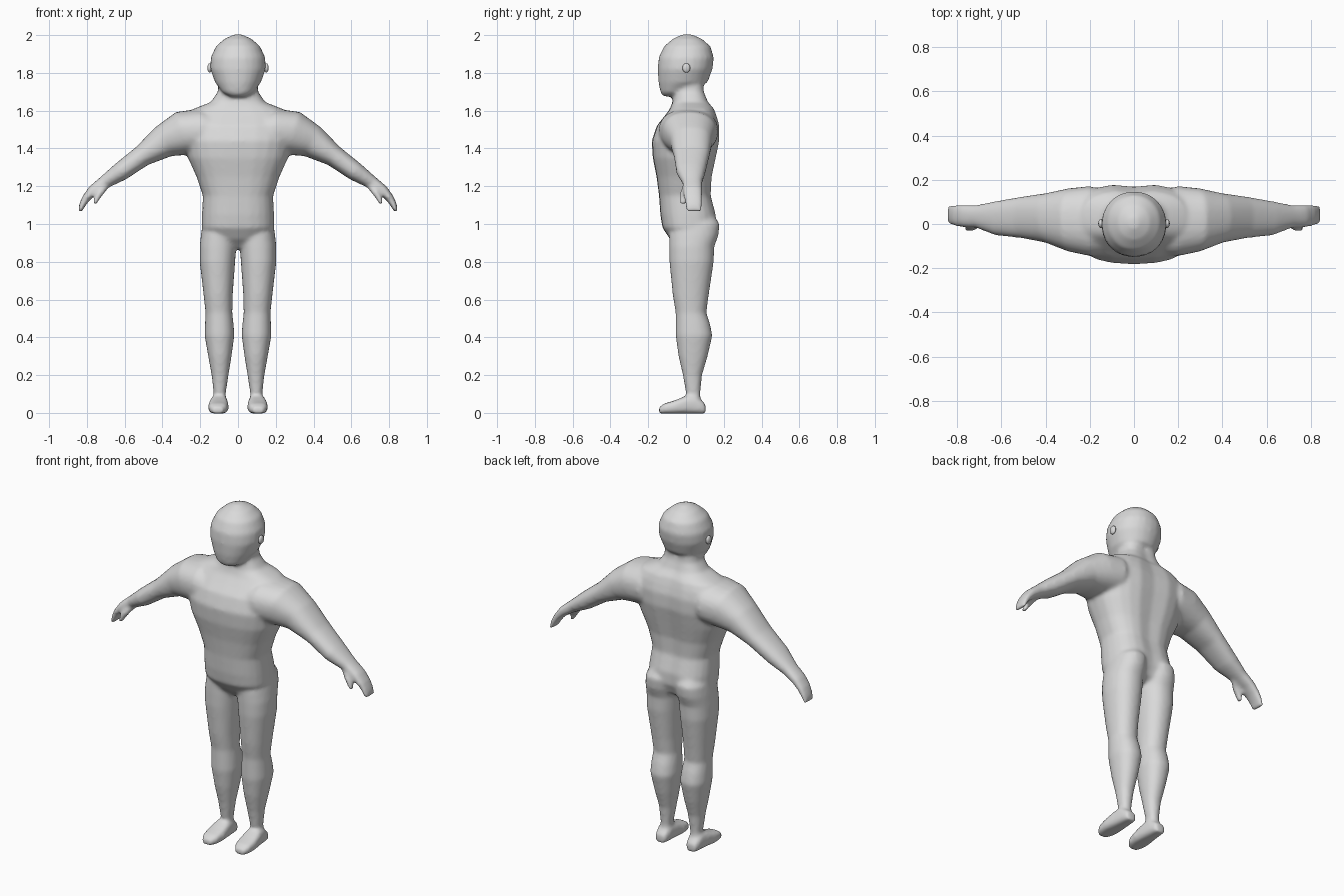
import bpy, bmesh, math
from mathutils import Vector

skin = bpy.data.materials.new("plain grey")
skin.diffuse_color = (0.7, 0.7, 0.7, 1)
SIDES = 24


def ring(bm, centre, u, v, power, groove=0):
    """One superellipse cross-section spanned by half-axes u and v."""
    verts = []
    for i in range(SIDES):
        a = 2 * math.pi * i / SIDES
        c, s = math.cos(a), math.sin(a)
        c = math.copysign(abs(c) ** (2 / power), c)
        s = math.copysign(abs(s) ** (2 / power), s)
        p = centre + u * c + v * s
        if s > 0:
            p.y -= groove * math.exp(-(p.x / 0.05) ** 2)
        verts.append(bm.verts.new(p))
    return verts


def skin_rings(bm, rings):
    """Join successive rings into a closed tube."""
    for a, b in zip(rings, rings[1:]):
        for i in range(SIDES):
            j = (i + 1) % SIDES
            bm.faces.new((a[i], a[j], b[j], b[i]))
    bm.faces.new(rings[0][::-1])
    bm.faces.new(rings[-1])


def upright(bm, sections, power=2.3, groove=0):
    """Tube along z; sections are (z, x centre, half width, y front, y back)."""
    skin_rings(bm, [ring(bm, Vector((x, (f + b) / 2, z)), Vector((w, 0, 0)),
                         Vector((0, (b - f) / 2, 0)), power, groove)
                    for z, x, w, f, b in sections])


def limb(bm, sections, side, power=2.3):
    """Tube in the xz plane; sections are (x, z, half thickness, y front, y back)."""
    rings = []
    for i, (x, z, r, f, b) in enumerate(sections):
        p, q = sections[max(i - 1, 0)], sections[min(i + 1, len(sections) - 1)]
        d = Vector((q[0] - p[0], 0, q[1] - p[1])).normalized()
        rings.append(ring(bm, Vector((side * x, (f + b) / 2, z)),
                          Vector((-d.z * side, 0, d.x)) * r,
                          Vector((0, (b - f) / 2, 0)), power))
    skin_rings(bm, rings)


bm = bmesh.new()

# Torso and neck, with a shallow spine groove
upright(bm, [(z, 0, w, f, b) for z, w, f, b in (
    (0.87, .04, -.03, .06), (0.92, .15, -.085, .14), (0.98, .192, -.125, .165),
    (1.05, .191, -.136, .165), (1.15, .186, -.143, .138), (1.25, .220, -.156, .142),
    (1.35, .265, -.176, .163), (1.44, .285, -.182, .182), (1.52, .29, -.155, .182),
    (1.57, .28, -.115, .168), (1.61, .235, -.085, .153), (1.645, .145, -.072, .125),
    (1.70, .107, -.065, .105), (1.76, .10, -.05, .10))], 2.5, 0.014)

# Head
upright(bm, [(z, 0, w, f, b) for z, w, f, b in (
    (1.675, .04, -.118, -.06), (1.695, .08, -.135, .00), (1.75, .122, -.146, .115),
    (1.82, .147, -.150, .140), (1.88, .145, -.145, .148), (1.94, .118, -.117, .130),
    (1.98, .072, -.070, .085), (2.004, .02, -.02, .03))], 2.1)

for side in (-1, 1):
    # Leg, running up into the hip and buttock
    upright(bm, [(z, side * x, w, f, b) for z, x, w, f, b in (
        (0.04, .100, .034, .00, .080), (0.10, .097, .032, .00, .076),
        (0.20, .095, .045, -.017, .085), (0.30, .096, .062, -.040, .115),
        (0.41, .098, .079, -.055, .140), (0.47, .099, .076, -.055, .128),
        (0.53, .101, .071, -.055, .108), (0.62, .105, .077, -.070, .120),
        (0.80, .109, .094, -.088, .147), (0.88, .106, .097, -.090, .150),
        (0.94, .102, .095, -.090, .172), (1.00, .098, .090, -.080, .178),
        (1.06, .09, .06, -.05, .14))], 2.2)

    # Foot, lofted from toe to heel with a flat sole
    skin_rings(bm, [ring(bm, Vector((side * x, y, top / 2 - .002)), Vector((w, 0, 0)),
                         Vector((0, 0, top / 2 + .002)), 3.2)
                    for y, x, w, top in (
        (-.143, .108, .028, .030), (-.115, .106, .047, .050), (-.06, .104, .055, .066),
        (0, .102, .049, .090), (.05, .101, .043, .092), (.09, .101, .037, .060),
        (.104, .101, .027, .045))])

    # Arm and paddle hand
    limb(bm, [(.10, 1.48, .10, -.14, .14), (.20, 1.492, .118, -.145, .172),
              (.295, 1.480, .118, -.125, .162), (.395, 1.436, .088, -.085, .140),
              (.508, 1.360, .057, -.064, .124), (.622, 1.277, .050, -.052, .104),
              (.712, 1.218, .034, -.018, .086), (.768, 1.178, .028, -.015, .088),
              (.803, 1.138, .022, -.012, .088), (.824, 1.102, .017, -.005, .088),
              (.837, 1.066, .010, .000, .084)], side)

    # Thumb
    limb(bm, [(.70, 1.205, .022, -.012, .03), (.725, 1.172, .020, -.030, .012),
              (.745, 1.140, .016, -.034, .006), (.762, 1.102, .010, -.032, .000)], side)

bmesh.ops.recalc_face_normals(bm, faces=bm.faces)
mesh = bpy.data.meshes.new("body")
bm.to_mesh(mesh)
bm.free()
body = bpy.data.objects.new("body", mesh)
bpy.context.collection.objects.link(body)
mesh.materials.append(skin)

# Fuse the parts into one skin and soften the joins
fuse = body.modifiers.new("fuse", 'REMESH')
fuse.mode = 'VOXEL'
fuse.voxel_size = 0.01
fuse.use_smooth_shade = True
soften = body.modifiers.new("soften", 'SMOOTH')
soften.factor = 0.5
soften.iterations = 10

# Ears
for side, name in ((-1, "right_ear"), (1, "left_ear")):
    bpy.ops.mesh.primitive_uv_sphere_add(segments=16, ring_count=10, radius=1,
                                         location=(side * .150, 0.002, 1.826))
    ear = bpy.context.object
    ear.name = name
    ear.scale = (.012, .021, .025)
    ear.data.materials.append(skin)
    bpy.ops.object.shade_smooth()
